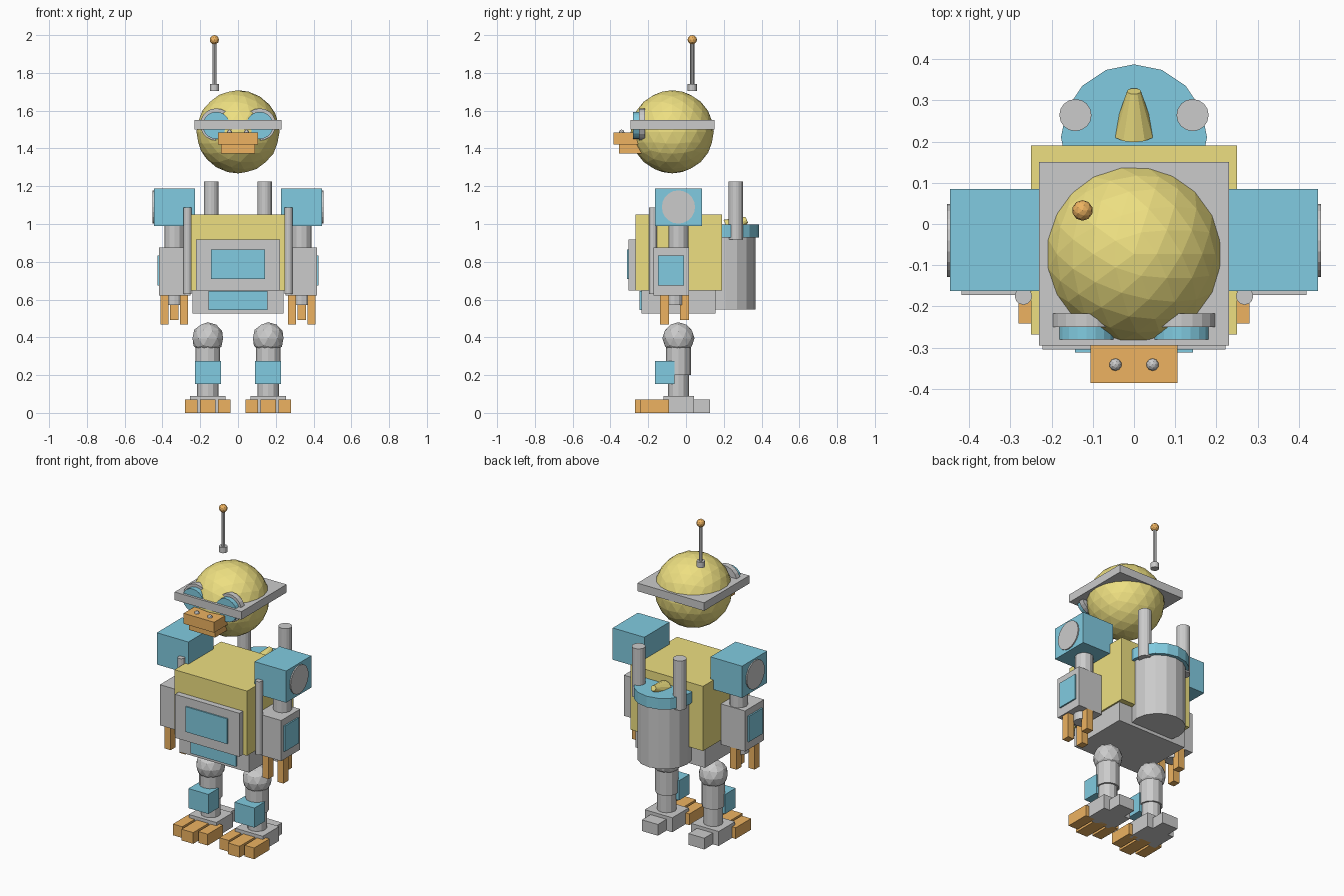
import bpy
from math import radians, atan2
from mathutils import Vector

if "Cube" in bpy.data.objects:
    bpy.data.objects.remove(bpy.data.objects["Cube"])


def make_mat(name, rgb):
    m = bpy.data.materials.new(name)
    m.diffuse_color = (*rgb, 1)
    m.use_nodes = True
    m.node_tree.nodes["Principled BSDF"].inputs["Base Color"].default_value = m.diffuse_color
    return m


YELLOW = make_mat("yellow", (0.85, 0.74, 0.22))
BLUE = make_mat("blue", (0.22, 0.60, 0.75))
ORANGE = make_mat("orange", (0.85, 0.45, 0.12))


def finish(name, mat):
    ob = bpy.context.object
    ob.name = name
    if mat:
        ob.data.materials.append(mat)
    return ob


def box(name, x, y, z, mat=None):
    """Box from (min, max) ranges on each axis."""
    bpy.ops.mesh.primitive_cube_add(size=1, location=[(a + b) / 2 for a, b in (x, y, z)])
    ob = finish(name, mat)
    ob.scale = [b - a for a, b in (x, y, z)]
    bpy.ops.object.transform_apply(location=False, rotation=False, scale=True)
    return ob


def rod(name, p, q, r, mat=None, sides=12, r2=None):
    """Cylinder or cone from point p to point q."""
    p, q = Vector(p), Vector(q)
    bpy.ops.mesh.primitive_cone_add(vertices=sides, radius1=r, radius2=r if r2 is None else r2,
                                    depth=(q - p).length, location=(p + q) / 2,
                                    rotation=(q - p).to_track_quat('Z', 'Y').to_euler())
    return finish(name, mat)


def ball(name, loc, r, sub, mat=None):
    bpy.ops.mesh.primitive_ico_sphere_add(subdivisions=sub, radius=r, location=loc)
    return finish(name, mat)


def span(s, a, b):
    """X range mirrored by side s."""
    return tuple(sorted((s * a, s * b)))


# head, visor plate and beak
ball("head", (0, -0.073, 1.488), 0.22, 3, YELLOW)
box("head_band", (-0.23, 0.23), (-0.295, 0.15), (1.50, 1.55))
box("upper_beak", (-0.105, 0.105), (-0.385, -0.235), (1.42, 1.485), ORANGE)
box("lower_beak", (-0.09, 0.09), (-0.354, -0.235), (1.374, 1.42), ORANGE)

# antenna
rod("antenna_base", (-0.125, 0.033, 1.705), (-0.125, 0.033, 1.74), 0.024)
rod("antenna_rod", (-0.125, 0.033, 1.74), (-0.125, 0.033, 1.97), 0.011, sides=8)
ball("antenna_tip", (-0.125, 0.033, 1.975), 0.025, 2, ORANGE)

# torso, chest screen and hips
box("torso", (-0.25, 0.25), (-0.268, 0.19), (0.647, 1.05), YELLOW)
box("chest_panel", (-0.222, 0.222), (-0.304, -0.26), (0.647, 0.918))
box("chest_screen", (-0.143, 0.143), (-0.312, -0.29), (0.708, 0.865), BLUE)
box("hips", (-0.24, 0.24), (-0.235, 0.157), (0.527, 0.647))
box("hip_panel", (-0.157, 0.157), (-0.245, -0.21), (0.545, 0.645), BLUE)

# back tank with lid and slanted valve
rod("tank", (0, 0.21, 0.547), (0, 0.21, 0.93), 0.157, sides=16)
rod("tank_lid", (0, 0.21, 0.928), (0, 0.21, 0.997), 0.177, BLUE, 16)
rod("tank_valve", (0, 0.22, 0.975), (0, 0.322, 1.022), 0.052, YELLOW, 12, 0.017)

for s, side in ((-1, "left"), (1, "right")):
    def n(part):
        return f"{side}_{part}"

    # eye goggles and nostril
    rod(n("eye_rim"), (s * 0.115, -0.217, 1.527), (s * 0.115, -0.25, 1.527), 0.085, sides=20)
    rod(n("eye_lens"), (s * 0.115, -0.25, 1.522), (s * 0.115, -0.28, 1.522), 0.072, BLUE, 20)
    ball(n("nostril"), (s * 0.045, -0.341, 1.485), 0.015, 2)

    # exhaust pipe and chest strut
    rod(n("exhaust_pipe"), (s * 0.142, 0.264, 0.918), (s * 0.142, 0.264, 1.225), 0.039, sides=16)
    rod(n("chest_strut"), (s * 0.268, -0.175, 0.63), (s * 0.268, -0.175, 1.087), 0.021)

    # shoulder and arm
    box(n("shoulder"), span(s, 0.228, 0.446), (-0.163, 0.085), (0.99, 1.188), BLUE)
    rod(n("shoulder_disc"), (s * 0.43, -0.04, 1.09), (s * 0.453, -0.04, 1.09), 0.088, sides=20)
    rod(n("upper_arm"), (s * 0.335, -0.04, 0.86), (s * 0.335, -0.04, 1.0), 0.053)
    box(n("forearm"), span(s, 0.252, 0.418), (-0.172, 0.016), (0.622, 0.875))
    box(n("forearm_panel"), span(s, 0.41, 0.427), (-0.148, -0.01), (0.674, 0.833), BLUE)

    # hand with two front fingers and a rear thumb
    rod(n("wrist"), (s * 0.337, -0.06, 0.572), (s * 0.337, -0.06, 0.63), 0.045)
    box(n("outer_finger"), span(s, 0.368, 0.41), (-0.138, -0.09), (0.467, 0.624), ORANGE)
    box(n("inner_finger"), span(s, 0.265, 0.307), (-0.138, -0.09), (0.467, 0.624), ORANGE)
    box(n("thumb"), span(s, 0.316, 0.36), (-0.032, 0.016), (0.493, 0.624), ORANGE)

    # leg
    ball(n("hip_ball"), (s * 0.16, -0.04, 0.395), 0.085, 2)
    rod(n("upper_leg"), (s * 0.16, -0.04, 0.2), (s * 0.16, -0.04, 0.35), 0.066)
    rod(n("lower_leg"), (s * 0.16, -0.04, 0.08), (s * 0.16, -0.04, 0.2), 0.056)
    box(n("knee_pad"), span(s, 0.09, 0.228), (-0.163, -0.06), (0.153, 0.275), BLUE)

    # foot with heel and three toes, the middle one longest
    box(n("foot"), span(s, 0.065, 0.255), (-0.12, 0.042), (0, 0.09))
    box(n("heel"), span(s, 0.105, 0.215), (0.03, 0.127), (0, 0.07))
    for name, a, b, front in (("inner_toe", 0.04, 0.105, -0.241),
                              ("middle_toe", 0.12, 0.20, -0.27),
                              ("outer_toe", 0.215, 0.28, -0.241)):
        box(n(name), span(s, a, b), (front, -0.09), (0, 0.07), ORANGE)
